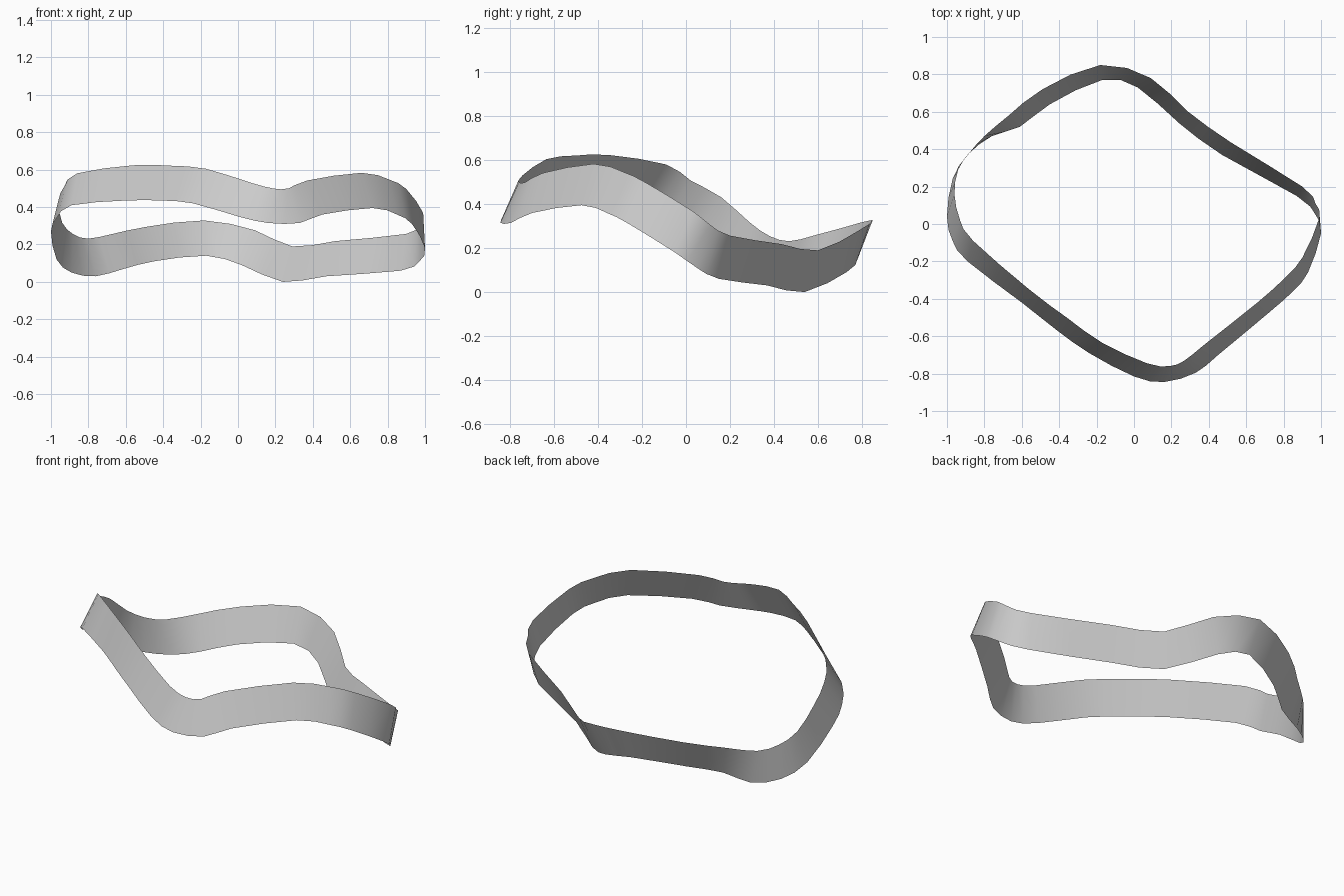
import bpy
import bmesh
from math import sqrt
from mathutils import Vector

cube = bpy.data.objects.get("Cube")
if cube:
    bpy.data.objects.remove(cube, do_unlink=True)

UNIT = 0.01      # rails are given in hundredths
WIDTH = 20.5     # constant band width

# Lower rim of the band, counter-clockwise from the left end
LOWER_RIM = [
    (-100, 4, 27), (-97, -9, 34), (-89, -20, 41), (-60, -42, 43.5),
    (-41, -57, 43.5), (-24, -69, 42), (0, -81.5, 35), (16, -84.5, 31.5),
    (33, -79.5, 31.5), (45, -70, 36), (72, -47.5, 39.5), (85, -36, 36),
    (93, -26, 31), (100, -5, 18), (97, 5, 11), (87, 15, 6),
    (47, 37, 3), (24, 54, 0), (2, 73, 9), (-17, 77, 14),
    (-45, 64, 11), (-61, 52, 7), (-76, 47, 3), (-89, 37, 5), (-97, 24, 12),
]

# Sideways lean of the band at each rim point
LEAN = [
    (4, 12), (4, 11), (3, 11), (4, 7), (5, 7), (7, 5.5), (7, 7), (3, 8.5),
    (-6, 6.5), (-8, 5), (-6, 5.5), (-4, 7.5), (-3, 8), (-1, 8), (0, 6),
    (3, 5), (5, 6.5), (5, 6), (7, 5), (-1, 8), (-4, 8), (-6, 6),
    (-4, 0), (1, 1), (3, 5),
]


def closed_spline(points, steps):
    """Smooth closed curve through the points."""
    result = []
    count = len(points)
    for i in range(count):
        a, b, c, d = (points[(i + k) % count] for k in (-1, 0, 1, 2))
        for s in range(steps):
            t = s / steps
            result.append((b * 2 + (c - a) * t
                           + (a * 2 - b * 5 + c * 4 - d) * t ** 2
                           + (b * 3 - a - c * 3 + d) * t ** 3) / 2)
    return result


def upper_point(point, lean):
    """Step across the band, keeping its width constant."""
    dx, dy = lean
    rise = sqrt(WIDTH ** 2 - dx ** 2 - dy ** 2)
    return point + Vector((dx, dy, rise))


# Loft the two rims into one open-edged ribbon
lower = [Vector(p) for p in LOWER_RIM]
upper = [upper_point(p, lean) for p, lean in zip(lower, LEAN)]

bm = bmesh.new()
rims = []
for rail in (lower, upper):
    rims.append([bm.verts.new(p * UNIT) for p in closed_spline(rail, 2)])
low, high = rims
for i in range(len(low)):
    j = (i + 1) % len(low)
    bm.faces.new((low[i], low[j], high[j], high[i]))

# Seat the band on the ground
floor = min(v.co.z for v in bm.verts)
bmesh.ops.translate(bm, verts=bm.verts, vec=(0, 0, -floor))

mesh = bpy.data.meshes.new("wavy_band")
bm.to_mesh(mesh)
bm.free()
mesh.shade_smooth()

band = bpy.data.objects.new("wavy_band", mesh)
bpy.context.collection.objects.link(band)

# Plain grey finish
grey = bpy.data.materials.new("light_grey")
grey.use_nodes = True
colour = (0.6, 0.6, 0.6, 1)
grey.diffuse_color = colour
grey.node_tree.nodes["Principled BSDF"].inputs["Base Color"].default_value = colour
mesh.materials.append(grey)
